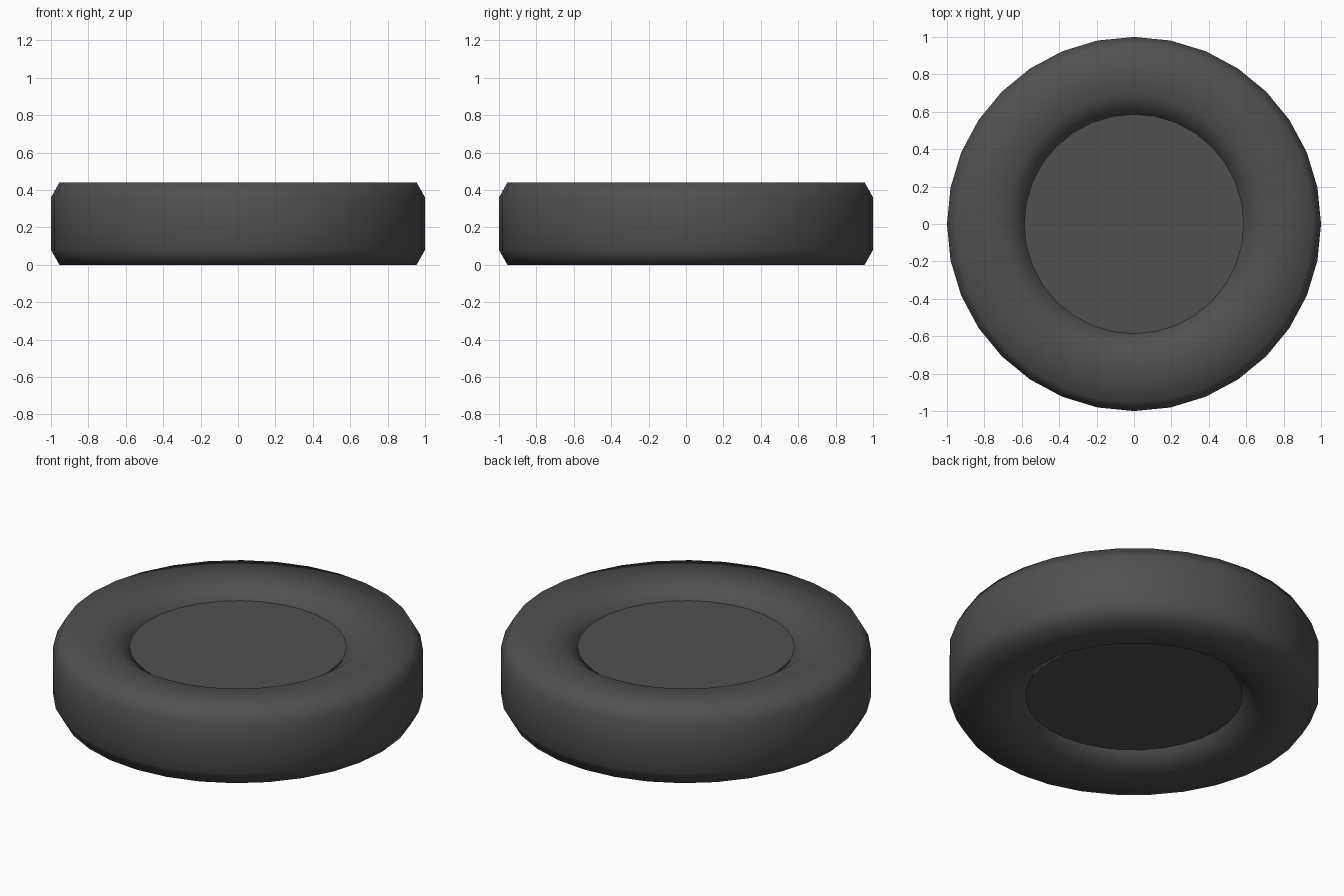
import bpy, bmesh, math

if "Cube" in bpy.data.objects:
    bpy.data.objects.remove(bpy.data.objects["Cube"])

SEGMENTS = 32

rubber = bpy.data.materials.new("dark_rubber")
rubber.diffuse_color = (0.08, 0.08, 0.08, 1)
rubber.use_nodes = True
rubber.node_tree.nodes["Principled BSDF"].inputs["Base Color"].default_value = rubber.diffuse_color


def lathe(name, profile, closed, smooth):
    """Revolve (radius, z) points around the z axis."""
    bm = bmesh.new()
    verts = [bm.verts.new((r, 0, z)) for r, z in profile]
    pairs = list(zip(verts, verts[1:]))
    if closed:
        pairs.append((verts[-1], verts[0]))
    edges = [bm.edges.new(p) for p in pairs]
    bmesh.ops.spin(bm, geom=verts + edges, cent=(0, 0, 0), axis=(0, 0, 1),
                   angle=math.tau, steps=SEGMENTS, use_duplicate=False)
    bmesh.ops.remove_doubles(bm, verts=bm.verts, dist=1e-4)
    bmesh.ops.recalc_face_normals(bm, faces=bm.faces)
    for f in bm.faces:
        f.smooth = smooth
    mesh = bpy.data.meshes.new(name)
    bm.to_mesh(mesh)
    bm.free()
    mesh.materials.append(rubber)
    obj = bpy.data.objects.new(name, mesh)
    bpy.context.collection.objects.link(obj)
    return obj


# Tyre: chamfered ring with sloping inner lips, same on both faces
half = [(0.575, 0.362), (0.69, 0.44), (0.955, 0.44), (1.0, 0.36)]
lathe("tyre_ring", half + [(r, 0.44 - z) for r, z in reversed(half)], True, True)

# Hub: flat recessed disc filling the middle
lathe("hub_disc", [(0, 0.07), (0.588, 0.07), (0.588, 0.37), (0, 0.37)], False, False)
